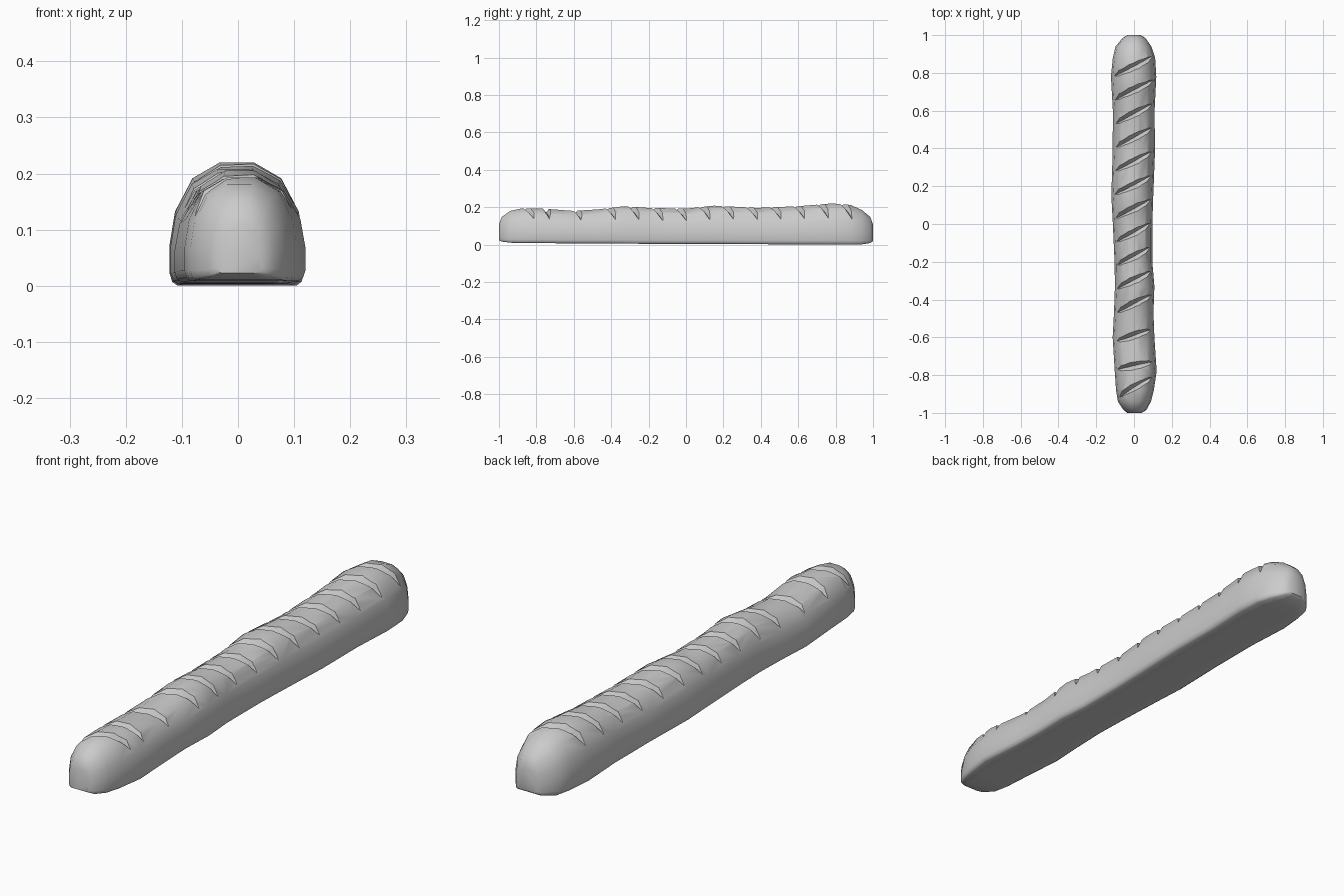
import bpy, bmesh
from math import sin, cos, radians
from mathutils import Vector
from mathutils.bvhtree import BVHTree

cube = bpy.data.objects.get("Cube")
if cube:
    bpy.data.objects.remove(cube)

crust = bpy.data.materials.new("light grey crust")
crust.use_nodes = True
crust.diffuse_color = (0.6, 0.6, 0.6, 1)
crust.node_tree.nodes["Principled BSDF"].inputs["Base Color"].default_value = (0.6, 0.6, 0.6, 1)


def make_object(name, bm):
    bmesh.ops.recalc_face_normals(bm, faces=bm.faces)
    mesh = bpy.data.meshes.new(name)
    bm.to_mesh(mesh)
    mesh.materials.append(crust)
    obj = bpy.data.objects.new(name, mesh)
    bpy.context.collection.objects.link(obj)
    return obj


def loft(bm, rings):
    """Skin a row of closed rings and cap both ends."""
    rows = [[bm.verts.new(p) for p in ring] for ring in rings]
    n = len(rows[0])
    for a, b in zip(rows, rows[1:]):
        for i in range(n):
            j = (i + 1) % n
            bm.faces.new((a[i], a[j], b[j], b[i]))
    bm.faces.new(rows[0][::-1])
    bm.faces.new(rows[-1])


# Half cross-section of the loaf: flat base, upright sides, domed top
half = [(0.45, 0), (0.88, 0), (0.96, 0.03), (1, 0.1), (1, 0.33),
        (0.92, 0.6), (0.66, 0.87), (0.25, 1)]
section = half + [(-x, z) for x, z in reversed(half)]

# Stations along the loaf: y, left edge x, right edge x, base z, top z
stations = [
    (-1.0, -0.035, 0.04, 0.025, 0.11), (-0.985, -0.055, 0.065, 0.018, 0.15),
    (-0.94, -0.085, 0.09, 0.012, 0.182), (-0.88, -0.095, 0.105, 0.01, 0.195),
    (-0.78, -0.102, 0.12, 0.01, 0.195), (-0.6, -0.113, 0.108, 0.008, 0.182),
    (-0.47, -0.106, 0.103, 0.008, 0.19), (-0.33, -0.101, 0.108, 0.007, 0.207),
    (-0.2, -0.103, 0.097, 0.006, 0.198), (0, -0.112, 0.097, 0.006, 0.194),
    (0.15, -0.12, 0.102, 0.005, 0.21), (0.38, -0.113, 0.111, 0.004, 0.198),
    (0.6, -0.112, 0.109, 0.003, 0.207), (0.78, -0.122, 0.118, 0.002, 0.222),
    (0.88, -0.112, 0.112, 0.002, 0.214), (0.94, -0.098, 0.092, 0.003, 0.187),
    (0.985, -0.06, 0.06, 0.01, 0.15), (1.0, -0.035, 0.035, 0.02, 0.11),
]

bm = bmesh.new()
loft(bm, [[((l + r) / 2 + x * (r - l) / 2, y, b + z * (t - b)) for x, z in section]
          for y, l, r, b, t in stations])
loaf = make_object("bread_loaf", bm)
surface = BVHTree.FromBMesh(bm)
bm.free()


def score_rings(y_left, y_right, steps=8):
    """V-shaped sections that follow the crust and run out at both ends."""
    rings = []
    for i in range(steps + 1):
        s = 2 * i / steps - 1
        angle = radians(58) * s
        out = Vector((sin(angle), 0, cos(angle)))
        y = y_left + (y_right - y_left) * (sin(angle) / sin(radians(58)) + 1) / 2
        hit = surface.ray_cast(Vector((0, y, 0.07)) + out, -out)[0]
        depth = -0.003 + 0.03 * (1 - s * s)
        reach = 0.012
        side = Vector((0, 0.75 * (depth + reach), 0))
        top = hit + out * reach
        rings.append([hit - out * depth, top + side, top - side])
    return rings


# Diagonal scores across the top: y at the -x end and y at the +x end
scores = [(0.78 - 0.125 * i, 0.89 - 0.1265 * i) for i in range(11)]
scores += [(-0.62, -0.56), (-0.77, -0.73), (-0.92, -0.81)]
bm = bmesh.new()
for y_left, y_right in scores:
    loft(bm, score_rings(y_left, y_right))
cutter = make_object("score_cutter", bm)
cutter.hide_render = True
bm.free()

# Carve the scores, then smooth the crust but keep the cut edges crisp
cut = loaf.modifiers.new("scores", 'BOOLEAN')
cut.operation = 'DIFFERENCE'
cut.solver = 'EXACT'
cut.object = cutter
bpy.ops.object.select_all(action='DESELECT')
loaf.select_set(True)
bpy.context.view_layer.objects.active = loaf
bpy.ops.object.modifier_apply(modifier=cut.name)
bpy.data.objects.remove(cutter)
bpy.ops.object.shade_smooth_by_angle(angle=radians(42))
# Rest the base on the ground
lowest = min(v.co.z for v in loaf.data.vertices)
for v in loaf.data.vertices:
    v.co.z -= lowest
